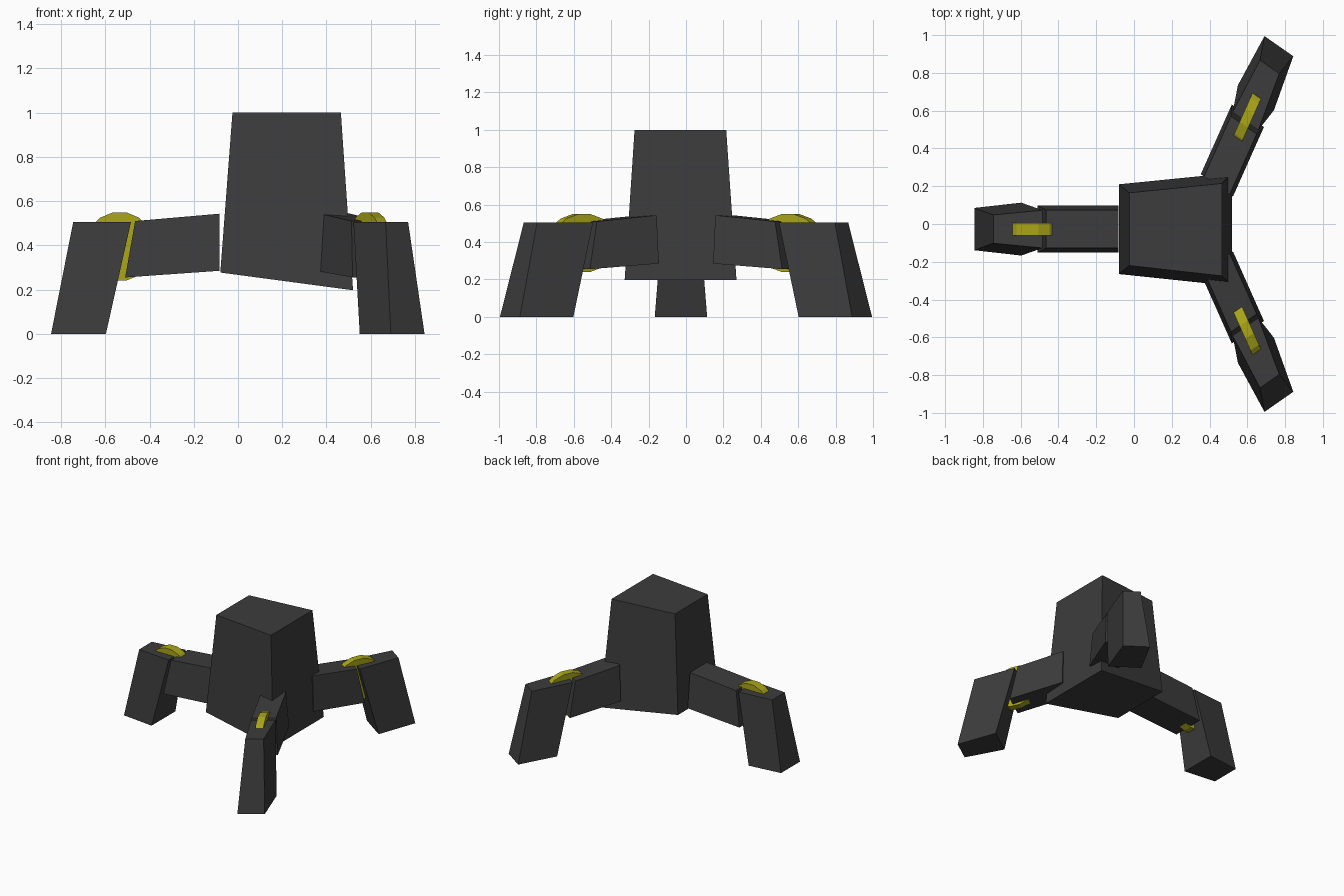
import bpy, bmesh
from math import sin, cos, tau

if "Cube" in bpy.data.objects:
    bpy.data.objects.remove(bpy.data.objects["Cube"])


def material(name, rgb):
    m = bpy.data.materials.new(name)
    m.diffuse_color = (*rgb, 1)
    m.use_nodes = True
    m.node_tree.nodes["Principled BSDF"].inputs["Base Color"].default_value = m.diffuse_color
    return m


DARK = material("dark_grey", (0.045, 0.045, 0.045))
YELLOW = material("yellow", (0.40, 0.38, 0.01))


def loft(name, ring_a, ring_b, mat):
    """Closed solid between two matching rings of points."""
    bm = bmesh.new()
    a = [bm.verts.new(p) for p in ring_a]
    b = [bm.verts.new(p) for p in ring_b]
    bm.faces.new(a)
    bm.faces.new(b)
    n = len(a)
    for i in range(n):
        j = (i + 1) % n
        bm.faces.new((a[i], a[j], b[j], b[i]))
    bmesh.ops.recalc_face_normals(bm, faces=bm.faces)
    me = bpy.data.meshes.new(name)
    bm.to_mesh(me)
    bm.free()
    me.materials.append(mat)
    ob = bpy.data.objects.new(name, me)
    bpy.context.collection.objects.link(ob)
    return ob


def leg(prefix, origin, out, side, arm_start, disc_u):
    """Leg laid out in (outward, sideways, height), mapped onto its own axes."""
    def place(u, v, z):
        return (origin[0] + u * out[0] + v * side[0],
                origin[1] + u * out[1] + v * side[1], z)

    def quad(u0, w0, z0, u1, w1, z1):
        return [place(u0, -w0, z0), place(u0, w0, z0),
                place(u1, w1, z1), place(u1, -w1, z1)]

    # upper arm, narrower along the top
    loft(prefix + "_upper_arm",
         quad(arm_start, 0.125, 0.285, 0.51, 0.125, 0.255),
         quad(arm_start, 0.10, 0.543, 0.465, 0.10, 0.51), DARK)
    # lower leg, leaning and flaring down to the foot
    loft(prefix + "_lower_leg",
         quad(0.597, 0.14, 0, 0.845, 0.112, 0),
         quad(0.484, 0.10, 0.505, 0.745, 0.075, 0.505), DARK)

    # joint disc
    def circle(v):
        return [place(disc_u + 0.157 * cos(tau * (i + 0.5) / 16), v,
                      0.395 + 0.157 * sin(tau * (i + 0.5) / 16))
                for i in range(16)]
    loft(prefix + "_joint_disc", circle(-0.033), circle(0.033), YELLOW)


# tapered body with a sloping underside
loft("body",
     [(-0.08, 0.21, 0.277), (0.52, 0.27, 0.197),
      (0.52, -0.328, 0.197), (-0.08, -0.265, 0.277)],
     [(-0.025, 0.165, 1), (0.465, 0.215, 1),
      (0.465, -0.275, 1), (-0.025, -0.22, 1)], DARK)

# three legs: one to the left, a mirrored pair to the right
leg("left", (0, -0.027), (-1, 0), (0, 1), 0.083, 0.535)
for prefix, s in (("back_right", 1), ("front_right", -1)):
    leg(prefix, (0.353, 0.012 * s), (0.49, 1.10 * s), (-0.68, 0.475 * s),
        0.175, 0.497)
